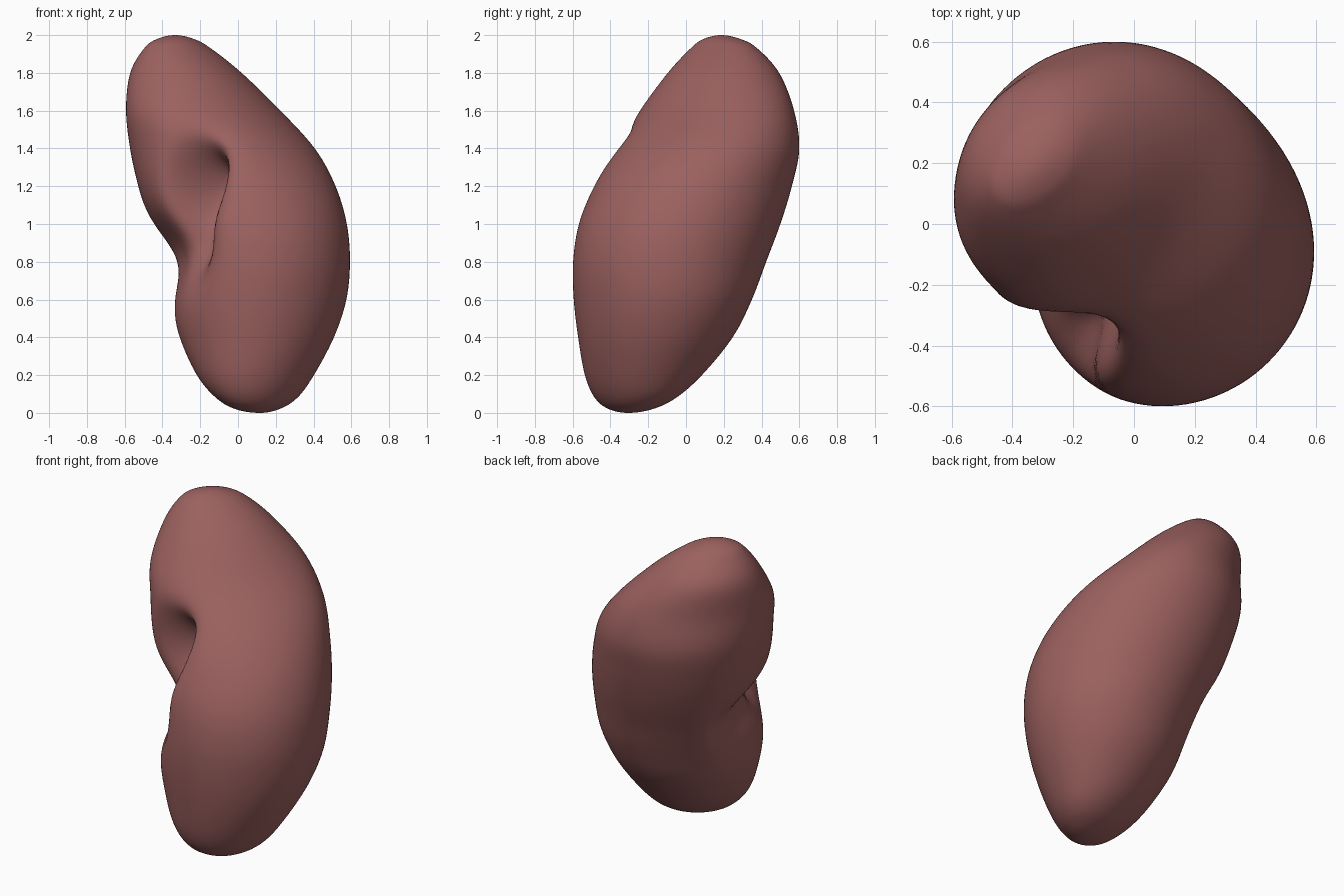
import bpy, bmesh, math

if "Cube" in bpy.data.objects:
    bpy.data.objects.remove(bpy.data.objects["Cube"])

# Body stations: height, centre along u (hilum -> rim), centre along w (thickness), half sizes
ST = [(0.00, -0.12, -0.29, 0.00, 0.00), (0.02, -0.12, -0.27, 0.13, 0.10),
      (0.08, -0.105, -0.25, 0.24, 0.19), (0.20, -0.08, -0.215, 0.33, 0.29),
      (0.40, -0.03, -0.175, 0.42, 0.40), (0.60, 0.00, -0.15, 0.48, 0.465),
      (0.80, 0.01, -0.11, 0.51, 0.515), (1.00, 0.02, -0.045, 0.525, 0.545),
      (1.20, 0.035, 0.04, 0.515, 0.535), (1.40, 0.035, 0.146, 0.50, 0.48),
      (1.60, 0.00, 0.255, 0.45, 0.365), (1.80, -0.04, 0.345, 0.32, 0.27),
      (1.93, -0.07, 0.378, 0.20, 0.15), (1.98, -0.085, 0.378, 0.11, 0.08),
      (2.00, -0.09, 0.375, 0.00, 0.00)]
SEG, SUB = 112, 7


def ghost(end, nxt):
    # Reflects a station through its pole so the cap comes out round
    return (nxt[0], 2*end[1]-nxt[1], 2*end[2]-nxt[2], -nxt[3], -nxt[4])


def spline(p, q, r, s, t):
    return [0.5*(2*b + (c-a)*t + (2*a-5*b+4*c-d)*t*t + (3*b-a-3*c+d)*t**3)
            for a, b, c, d in zip(p, q, r, s)]


def bump(v, centre, width):
    return math.exp(-((v-centre)/width)**2)


def hilum_push(z, w):
    # Broad hollow on the inner side, deep sinus pit, and groove running down from it
    hollow = 0.19*bump(z, 0.84, 0.21)*bump(w, 0.17, 0.30)
    pit = 0.42*bump(z, 1.20, 0.19)*bump(w, -0.09, 0.11)
    groove = 0.14*bump(z, 0.90, 0.16)*bump(w, -0.12, 0.09)
    return hollow + pit + groove


def place(u, w, z):
    return ((u-w)/math.sqrt(2), (u+w)/math.sqrt(2), z)


# Kidney body lofted through the stations
ext = [ghost(ST[0], ST[1])] + ST + [ghost(ST[-1], ST[-2])]
rows = [spline(*ext[i:i+4], k/SUB) for i in range(len(ST)-1) for k in range(SUB)][1:]
bm = bmesh.new()
rings = []
for z, uc, wc, a, b in rows:
    ring = []
    for k in range(SEG):
        th = 2*math.pi*k/SEG
        u, w = uc + a*math.cos(th), wc + b*math.sin(th)
        inner = min(1, max(0, -math.cos(th)*2.5))
        u += hilum_push(z, w)*inner
        ring.append(bm.verts.new(place(u, w, z)))
    rings.append(ring)
for r0, r1 in zip(rings, rings[1:]):
    for k in range(SEG):
        n = (k+1) % SEG
        bm.faces.new((r0[k], r0[n], r1[n], r1[k]))

# Pole caps
low = bm.verts.new(place(ST[0][1], ST[0][2], 0))
high = bm.verts.new(place(ST[-1][1], ST[-1][2], 2))
for k in range(SEG):
    n = (k+1) % SEG
    bm.faces.new((low, rings[0][n], rings[0][k]))
    bm.faces.new((high, rings[-1][k], rings[-1][n]))
for _ in range(4):
    bmesh.ops.smooth_vert(bm, verts=[v for v in bm.verts if 0.05 < v.co.z < 1.95], factor=0.5,
                          use_axis_x=True, use_axis_y=True, use_axis_z=True)
bmesh.ops.recalc_face_normals(bm, faces=bm.faces)

# Centre on the ground
for axis in (0, 1):
    vals = [v.co[axis] for v in bm.verts]
    mid = (min(vals)+max(vals))/2
    for v in bm.verts:
        v.co[axis] -= mid

mesh = bpy.data.meshes.new("kidney")
bm.to_mesh(mesh)
bm.free()
mesh.polygons.foreach_set("use_smooth", [True]*len(mesh.polygons))
kidney = bpy.data.objects.new("kidney", mesh)
bpy.context.collection.objects.link(kidney)

# Reddish brown tissue
mat = bpy.data.materials.new("tissue")
mat.diffuse_color = (0.33, 0.12, 0.115, 1)
mat.use_nodes = True
mat.node_tree.nodes["Principled BSDF"].inputs["Base Color"].default_value = mat.diffuse_color
mesh.materials.append(mat)
